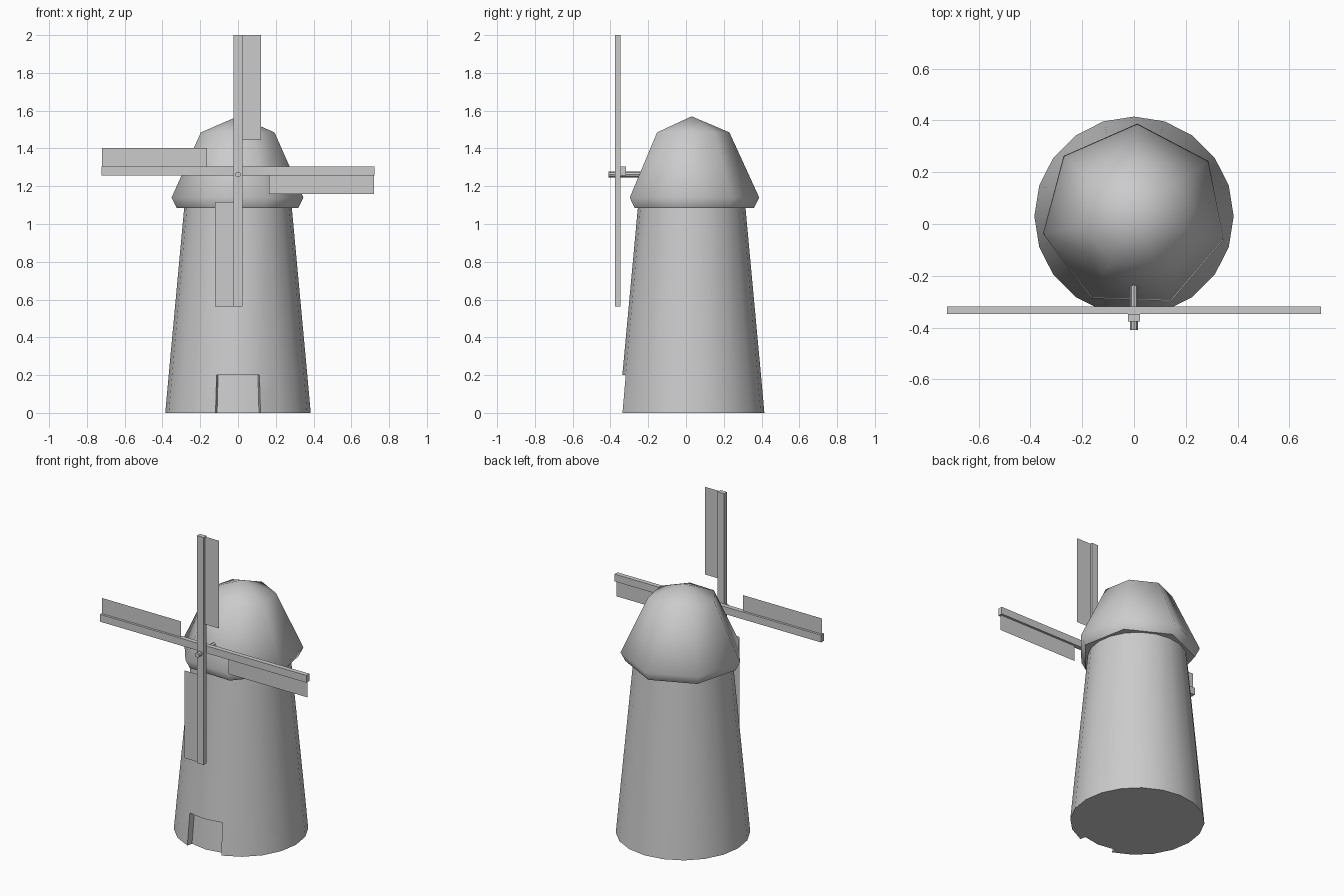
import bpy, bmesh
from math import sin, cos, pi, radians

if "Cube" in bpy.data.objects:
    bpy.data.objects.remove(bpy.data.objects["Cube"])

CY = 0.03  # tower axis in y


def finish(name, bm, smooth=None):
    bmesh.ops.recalc_face_normals(bm, faces=bm.faces[:])
    me = bpy.data.meshes.new(name)
    bm.to_mesh(me)
    bm.free()
    ob = bpy.data.objects.new(name, me)
    bpy.context.collection.objects.link(ob)
    if smooth:
        bpy.ops.object.select_all(action='DESELECT')
        bpy.context.view_layer.objects.active = ob
        ob.select_set(True)
        bpy.ops.object.shade_smooth_by_angle(angle=radians(smooth))
        ob.select_set(False)
    return ob


def ring(bm, n, r, z, start):
    return [bm.verts.new((r * cos(start + 2 * pi * i / n),
                          CY + r * sin(start + 2 * pi * i / n), z)) for i in range(n)]


def bridge(bm, a, b, skip=()):
    n = len(a)
    for i in range(n):
        if i not in skip:
            j = (i + 1) % n
            bm.faces.new((a[i], a[j], b[j], b[i]))


# Tower: 20-sided tapered body, two front facets recessed as a doorway
bm = bmesh.new()
N = 20
low, mid, top = (ring(bm, N, r, z, -pi / 2) for r, z in ((0.385, 0), (0.367, 0.2), (0.285, 1.085)))
bridge(bm, low, mid, skip=(N - 1, 0))
bridge(bm, mid, top)
bm.faces.new(top)
door = (N - 1, 0, 1)
inner = [[bm.verts.new((r[i].co.x * 0.93, r[i].co.y + 0.035, r[i].co.z)) for i in door]
         for r in (low, mid)]
for k in range(2):
    bm.faces.new((inner[0][k], inner[0][k + 1], inner[1][k + 1], inner[1][k]))
    bm.faces.new((inner[1][k], inner[1][k + 1], mid[door[k + 1]], mid[door[k]]))
for k in (0, 2):
    bm.faces.new((low[door[k]], inner[0][k], inner[1][k], mid[door[k]]))
bm.faces.new(low[1:] + inner[0])
finish("tower", bm, 30)

# Cap: seven-sided dome with a tucked-in lower lip
bm = bmesh.new()
rings = [ring(bm, 7, r, z, radians(88)) for r, z in ((0.33, 1.085), (0.358, 1.14), (0.2, 1.485))]
for a, b in zip(rings, rings[1:]):
    bridge(bm, a, b)
apex = bm.verts.new((0, CY, 1.57))
for i in range(7):
    bm.faces.new((rings[2][i], rings[2][(i + 1) % 7], apex))
bm.faces.new(rings[0])
finish("cap", bm, 60)

# Axle
bpy.ops.mesh.primitive_cylinder_add(vertices=8, radius=0.015, depth=0.21,
                                    location=(0, -0.305, 1.262), rotation=(pi / 2, 0, 0))
bpy.context.object.name = "axle"

# Crossed sail arms
HZ = 1.281
for name, y, size in (("vertical_arm", -0.362, (0.046, 0.029, 1.438)),
                      ("horizontal_arm", -0.333, (1.444, 0.029, 0.046))):
    bpy.ops.mesh.primitive_cube_add(size=1, location=(0, y, HZ))
    ob = bpy.context.object
    ob.name = name
    ob.scale = size

# Four thin sails, each a quarter turn on
for k in range(4):
    bm = bmesh.new()
    c, s = round(cos(k * pi / 2)), round(sin(k * pi / 2))
    y = -0.362 if k % 2 == 0 else -0.333
    bm.faces.new([bm.verts.new((u * c + v * s, y, HZ - u * s + v * c))
                  for u, v in ((0.02, 0.165), (0.122, 0.165), (0.122, 0.719), (0.02, 0.719))])
    finish("sail_%d" % (k + 1), bm)
